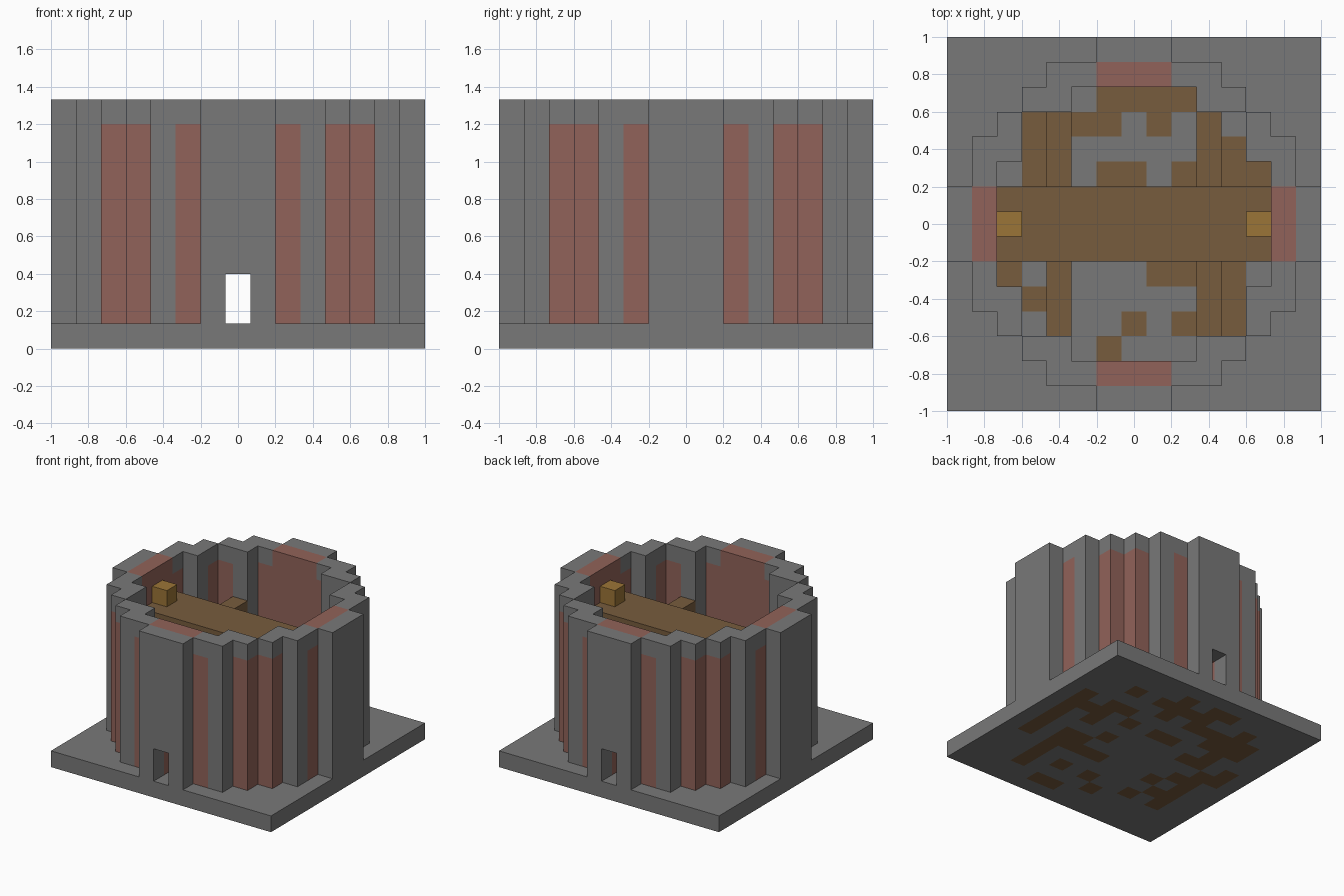
import bpy, bmesh
from mathutils import Vector

if "Cube" in bpy.data.objects:
    bpy.data.objects.remove(bpy.data.objects["Cube"], do_unlink=True)

U = 2 / 15  # one block


def material(name, rgb):
    m = bpy.data.materials.new(name)
    m.use_nodes = True
    m.diffuse_color = (*rgb, 1)
    m.node_tree.nodes["Principled BSDF"].inputs["Base Color"].default_value = (*rgb, 1)
    return m


stone = material("stone grey", (0.19, 0.19, 0.19))
brick = material("brick red", (0.285, 0.123, 0.1))
earth = material("wood brown", (0.186, 0.107, 0.048))
gold = material("golden wood", (0.33, 0.176, 0.038))

SIDES = [Vector(d) for d in ((1, 0, 0), (-1, 0, 0), (0, 1, 0), (0, -1, 0), (0, 0, 1), (0, 0, -1))]


def block_shell(name, cells, levels, mats):
    """Outer skin of a set of blocks: cells maps (x, y, level) to a material slot."""
    bm = bmesh.new()
    for (x, y, k), slot in cells.items():
        low, high = levels[k], levels[k + 1]
        mid = Vector((x, y, (low + high) / 2))
        half = Vector((0.5, 0.5, (high - low) / 2))
        for n in SIDES:
            if (x + int(n.x), y + int(n.y), k + int(n.z)) in cells:
                continue
            a = Vector((n.y, n.z, n.x))
            b = n.cross(a)
            corners = [n + a + b, n - a + b, n - a - b, n + a - b]
            f = bm.faces.new([bm.verts.new((mid + c * half) * U) for c in corners])
            f.material_index = slot
    bmesh.ops.remove_doubles(bm, verts=bm.verts, dist=0.001)
    bmesh.ops.recalc_face_normals(bm, faces=bm.faces)
    mesh = bpy.data.meshes.new(name)
    bm.to_mesh(mesh)
    bm.free()
    for m in mats:
        mesh.materials.append(m)
    ob = bpy.data.objects.new(name, mesh)
    bpy.context.collection.objects.link(ob)
    return ob


def box(name, xs, ys, low, high, mat):
    """Single box covering block ranges, ends included."""
    bm = bmesh.new()
    bmesh.ops.create_cube(bm, size=1)
    for v in bm.verts:
        v.co.x = (sum(xs) / 2 + v.co.x * (xs[1] - xs[0] + 1)) * U
        v.co.y = (sum(ys) / 2 + v.co.y * (ys[1] - ys[0] + 1)) * U
        v.co.z = (low if v.co.z < 0 else high) * U
    mesh = bpy.data.meshes.new(name)
    bm.to_mesh(mesh)
    bm.free()
    mesh.materials.append(mat)
    bpy.context.collection.objects.link(bpy.data.objects.new(name, mesh))


# Base slab with patches of brown in the stone floor
FLOOR = """
....##.#.....
..#..####.#..
.#####.#.....
.###.....##.#
..#..##.#.###
#.##......#.#
##......#...#
.##......##.#
.#.#...####.#
.##.......#..
.#.#..#.#.#..
.....#....#..
.......##....
""".split()
R = range(-7, 8)
base = {(x, y, 0): 0 for x in R for y in R}
for row, line in enumerate(FLOOR):
    for col, ch in enumerate(line):
        if ch == "#":
            base[col - 6, 6 - row, 0] = 1
block_shell("base_floor", base, [0, 1], [stone, earth])

# Round stepped tower wall with brick panels, stone rim and two doorways
OUTER = [7, 7, 6, 6, 5, 4, 3, 1]
INNER = [5, 5, 5, 4, 4, 2, -1, -1]
LEVELS = [1, 3, 9, 10]
PANELS = {(4, 5), (2, 6)}
LINING = {(0, 6), (1, 6)}
wall = {}
for x in R:
    for y in R:
        ax, ay = abs(x), abs(y)
        if not INNER[ay] < ax <= OUTER[ay]:
            continue
        spot = (min(ax, ay), max(ax, ay))
        for k in range(3):
            if x == 0 and k == 0 and ay >= 6:
                continue  # doorway
            is_brick = spot in LINING or (spot in PANELS and k < 2)
            wall[x, y, k] = int(is_brick)
block_shell("tower_wall", wall, LEVELS, [stone, brick])

# Raised walkway, its cross beams and an end block at each side
box("walkway", (-5, 5), (-1, 1), 7, 8, earth)
for side, s in (("left", 1), ("right", -1)):
    box(side + "_cross_beam", (3 * s, 3 * s), (-4, 4), 6, 7, earth)
    box(side + "_end_block", (5 * s, 5 * s), (0, 0), 8, 9, gold)
